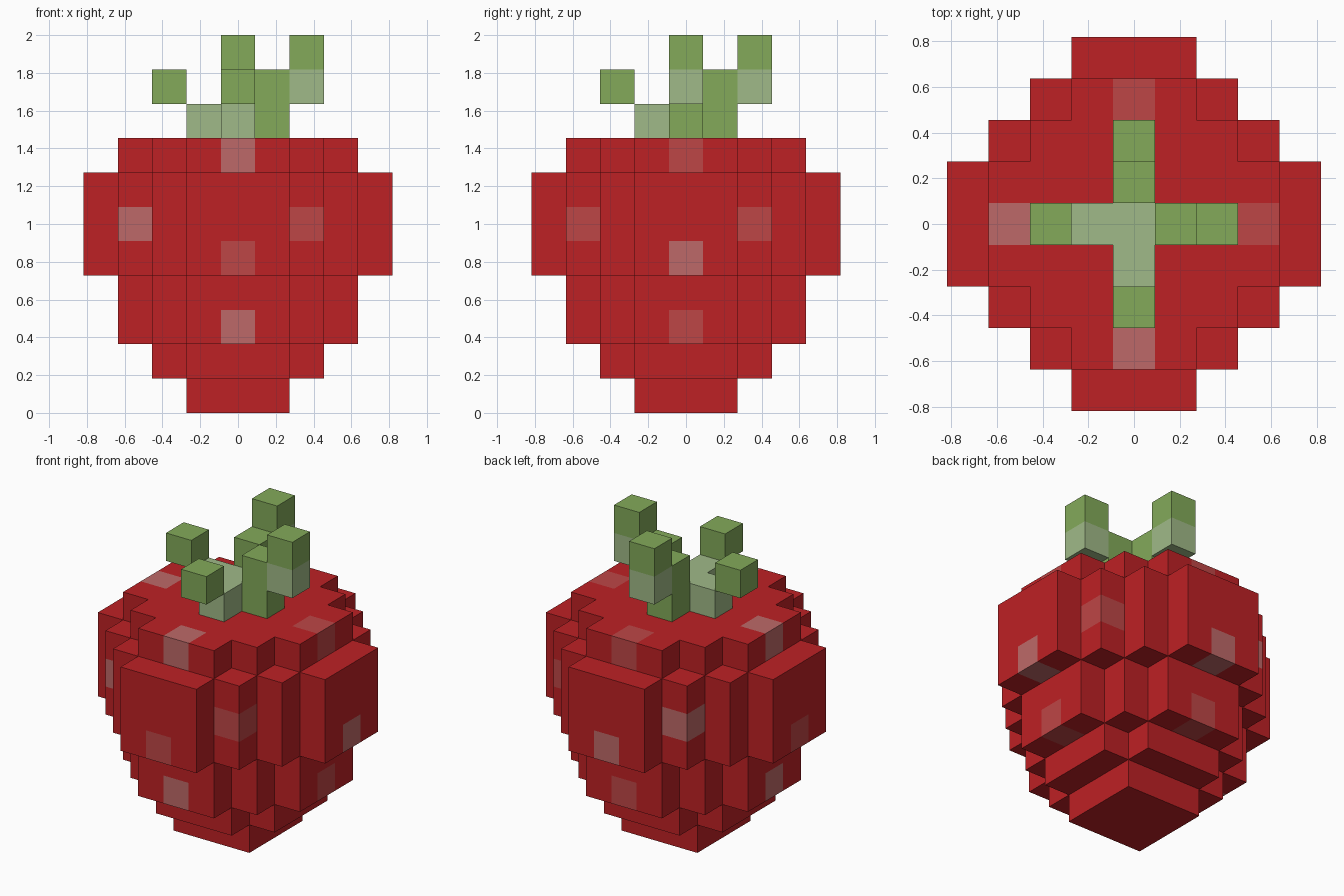
import bpy
import bmesh
from mathutils import Vector

if "Cube" in bpy.data.objects:
    bpy.data.objects.remove(bpy.data.objects["Cube"])

U = 2 / 11  # edge length of one cube


def material(name, rgb):
    m = bpy.data.materials.new(name)
    m.diffuse_color = (*rgb, 1)
    m.use_nodes = True
    m.node_tree.nodes["Principled BSDF"].inputs["Base Color"].default_value = m.diffuse_color
    return m


RED, SEED_BRIGHT, SEED_DIM, GREEN, PALE_GREEN = range(5)
MATS = [
    material("berry red", (0.515, 0.015, 0.018)),
    material("bright seed pink", (0.515, 0.141, 0.138)),
    material("dim seed pink", (0.515, 0.061, 0.061)),
    material("leaf green", (0.227, 0.402, 0.102)),
    material("pale leaf green", (0.352, 0.491, 0.246)),
]
AXES = [Vector(a) for a in ((1, 0, 0), (0, 1, 0), (0, 0, 1))]


def build_cubes(name, cells):
    """Make one object from {(x, y, layer): material}, outer faces only."""
    bm = bmesh.new()
    for cell, mat in cells.items():
        centre = Vector(cell) + Vector((0, 0, 0.5))
        for i in range(3):
            for s in (-1, 1):
                n = AXES[i] * s
                if tuple(int(c) for c in Vector(cell) + n) in cells:
                    continue
                a, b = AXES[(i + 1) % 3] * s, AXES[(i + 2) % 3]
                corners = [(-1, -1), (1, -1), (1, 1), (-1, 1)]
                face = bm.faces.new([
                    bm.verts.new((centre + (n + a * p + b * q) / 2) * U)
                    for p, q in corners])
                face.material_index = mat
    bmesh.ops.remove_doubles(bm, verts=bm.verts, dist=U * 0.01)
    mesh = bpy.data.meshes.new(name)
    bm.to_mesh(mesh)
    bm.free()
    for m in MATS:
        mesh.materials.append(m)
    obj = bpy.data.objects.new(name, mesh)
    bpy.context.collection.objects.link(obj)
    return obj


# Berry body: stacked stepped discs, one radius per layer
body = {}
for z, r in enumerate((1, 2, 3, 3, 4, 4, 4, 3)):
    for x in range(-r, r + 1):
        for y in range(-r, r + 1):
            if abs(x) + abs(y) <= r + 1:
                body[x, y, z] = RED

# Seeds: same pattern on each side, turned a quarter each time
for turn in range(4):
    sides = turn in (1, 2)  # right and back sides swap the two seed tints
    first, second = (SEED_DIM, SEED_BRIGHT) if sides else (SEED_BRIGHT, SEED_DIM)
    corner = SEED_DIM if turn < 2 else SEED_BRIGHT
    for x, y, z, mat in ((0, -3, 7, first), (0, -4, 4, second),
                         (0, -3, 2, first), (2, -3, 5, corner)):
        for _ in range(turn):
            x, y = -y, x
        body[x, y, z] = mat
build_cubes("berry_body", body)

# Leafy crown: centre cube, two tall leaves and two short leaves
build_cubes("crown_centre", {(0, 0, 8): PALE_GREEN})
for name, dx, dy in (("right", 1, 0), ("back", 0, 1)):
    build_cubes("tall_leaf_" + name, {
        (dx, dy, 8): GREEN, (dx, dy, 9): GREEN,
        (2 * dx, 2 * dy, 9): PALE_GREEN, (2 * dx, 2 * dy, 10): GREEN})
for name, dx, dy in (("left", -1, 0), ("front", 0, -1)):
    build_cubes("short_leaf_" + name, {
        (dx, dy, 8): PALE_GREEN, (2 * dx, 2 * dy, 9): GREEN})
